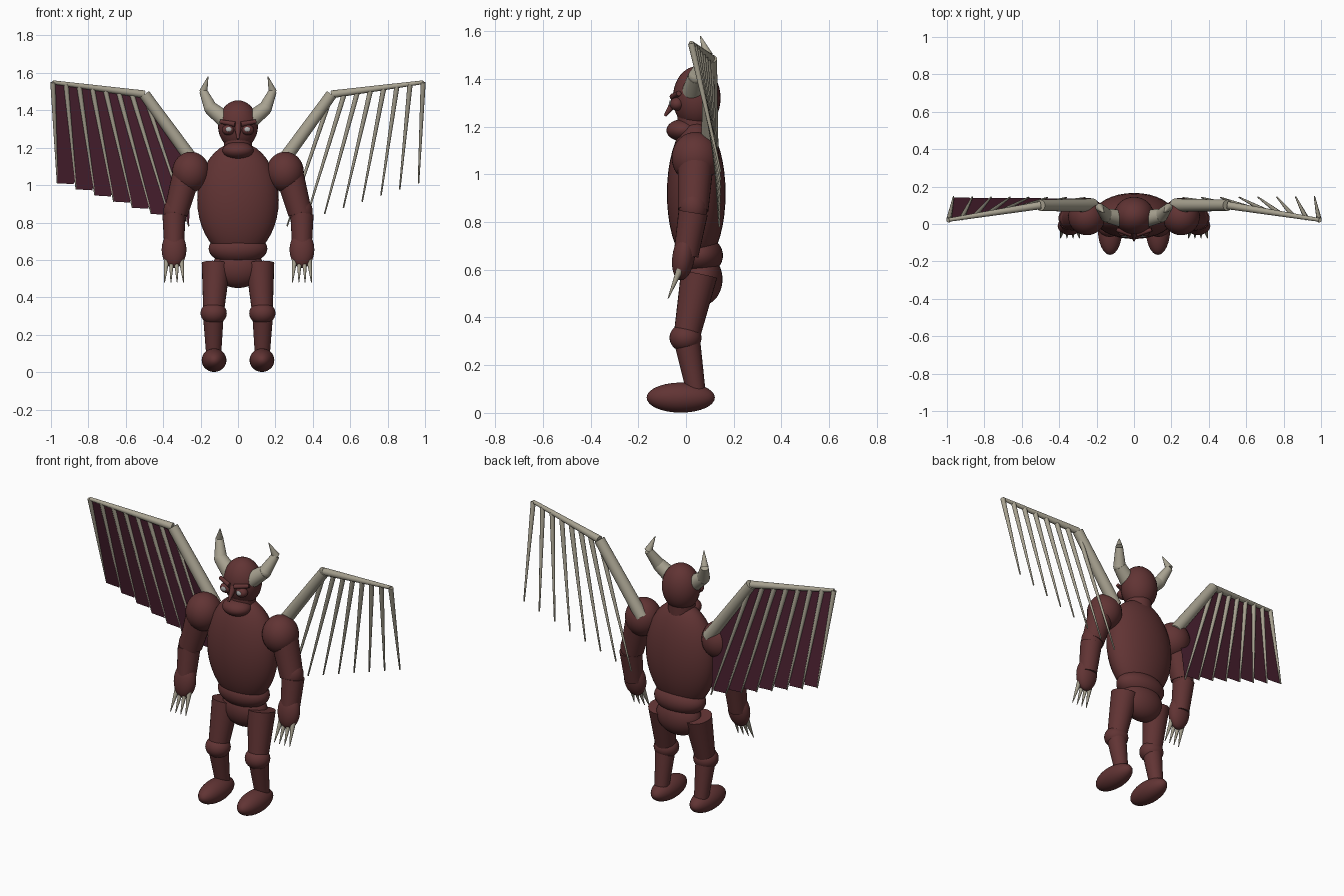
import bpy, bmesh, math
from mathutils import Vector

cube = bpy.data.objects.get("Cube")
if cube:
    bpy.data.objects.remove(cube, do_unlink=True)


def material(name, rgb):
    mat = bpy.data.materials.new(name)
    mat.use_nodes = True
    colour = (*rgb, 1)
    mat.diffuse_color = colour
    mat.node_tree.nodes["Principled BSDF"].inputs["Base Color"].default_value = colour
    return mat


SKIN = material("dark red skin", (0.12, 0.034, 0.034))
BONE = material("pale bone", (0.39, 0.36, 0.28))
WEB = material("plum membrane", (0.065, 0.014, 0.028))
PUPIL = material("pupil grey", (0.42, 0.42, 0.42))


def finish(obj, name, mat, smooth=True):
    obj.name = name
    obj.data.materials.append(mat)
    if smooth:
        bpy.ops.object.shade_smooth_by_angle(angle=math.radians(40))
    return obj


def ball(name, centre, size, mat=SKIN, tilt=0):
    """Ellipsoid with the given half sizes, tilted about x."""
    bpy.ops.mesh.primitive_uv_sphere_add(segments=32, ring_count=20, location=centre,
                                         rotation=(tilt, 0, 0))
    obj = bpy.context.object
    obj.scale = size
    return finish(obj, name, mat)


def limb(name, start, end, r1, r2, mat=SKIN, sides=24):
    """Tapered cylinder between two points."""
    a, b = Vector(start), Vector(end)
    bpy.ops.mesh.primitive_cone_add(vertices=sides, radius1=r1, radius2=r2,
                                    depth=(b - a).length, location=(a + b) / 2)
    obj = bpy.context.object
    obj.rotation_mode = 'QUATERNION'
    obj.rotation_quaternion = (b - a).to_track_quat('Z', 'Y')
    return finish(obj, name, mat)


# Trunk and head
ball("torso", (0, 0.043, 0.92), (0.218, 0.123, 0.31))
ball("waist", (0, 0.055, 0.66), (0.157, 0.1, 0.085))
ball("pelvis", (0, 0.065, 0.56), (0.137, 0.088, 0.11))
limb("neck", (0, 0.04, 1.12), (0, 0.04, 1.25), 0.075, 0.075)
ball("chin", (0, -0.01, 1.185), (0.083, 0.072, 0.047))
ball("head", (0, 0.045, 1.32), (0.107, 0.1, 0.133))
limb("nose", (0, -0.04, 1.315), (0, -0.088, 1.245), 0.02, 0.006)

RIBS = 8
ELBOW, WING_TIP = Vector((0.5, 0.1, 1.485)), Vector((0.99, 0.022, 1.55))


def rib_ends(i):
    """Top and bottom of a wing rib, counted from the wing tip."""
    t = i / (RIBS - 1)
    top = WING_TIP.lerp(ELBOW, t)
    bottom = Vector((0.965, 0.145, 1.01)).lerp(Vector((0.262, 0.14, 0.78)), t)
    return top, bottom


for s, side in ((1, "left"), (-1, "right")):
    def at(x, y, z):
        return (s * x, y, z)

    # Face
    ball(side + "_eye", at(0.052, -0.038, 1.295), (0.034, 0.03, 0.028))
    ball(side + "_pupil", at(0.05, -0.065, 1.298), (0.016, 0.006, 0.013), PUPIL)
    limb(side + "_brow", at(0.015, -0.055, 1.325), at(0.095, -0.03, 1.34), 0.014, 0.011)

    # Horn
    h = [at(0.07, 0.03, 1.35), at(0.145, 0.045, 1.41), at(0.185, 0.09, 1.5), at(0.16, 0.06, 1.58)]
    limb(side + "_horn_base", h[0], h[1], 0.046, 0.037, BONE)
    limb(side + "_horn_middle", h[1], h[2], 0.036, 0.022, BONE)
    limb(side + "_horn_tip", h[2], h[3], 0.022, 0.002, BONE)
    ball(side + "_horn_joint", h[1], (0.036, 0.036, 0.036), BONE)

    # Arm
    ball(side + "_shoulder", at(0.252, 0.04, 1.07), (0.1, 0.1, 0.108))
    limb(side + "_upper_arm", at(0.28, 0.04, 1.04), at(0.332, 0.03, 0.85), 0.075, 0.064)
    ball(side + "_elbow", at(0.335, 0.03, 0.86), (0.064, 0.06, 0.075))
    limb(side + "_forearm", at(0.342, 0.03, 0.84), at(0.342, 0, 0.66), 0.062, 0.052)
    ball(side + "_hand", at(0.342, -0.01, 0.655), (0.066, 0.047, 0.1), tilt=-0.15)
    for n in range(4):
        off = (n - 1.5) * 0.03
        limb(f"{side}_claw_{n + 1}", at(0.342 + off * 0.85, -0.022, 0.61),
             at(0.342 + off * 1.12, -0.075, 0.48), 0.016, 0.002, BONE, 12)

    # Leg
    limb(side + "_thigh", at(0.117, 0.055, 0.58), at(0.13, 0.005, 0.33), 0.077, 0.056)
    ball(side + "_knee", at(0.13, -0.002, 0.315), (0.07, 0.067, 0.06))
    limb(side + "_shin", at(0.132, 0.005, 0.3), at(0.13, 0.042, 0.09), 0.055, 0.04)
    ball(side + "_foot", at(0.128, -0.022, 0.064), (0.066, 0.143, 0.063))

    # Wing bones
    limb(side + "_wing_arm", at(0.22, 0.1, 1.1), at(*ELBOW), 0.036, 0.03, BONE)
    limb(side + "_wing_finger", at(*ELBOW), at(*WING_TIP), 0.021, 0.01, BONE)
    for i in range(RIBS):
        top, bottom = rib_ends(i)
        limb(f"{side}_wing_rib_{i + 1}", at(*top), at(*bottom), 0.014, 0.004, BONE, 12)

# Membrane, on the right wing only, with a toothed lower edge
bm = bmesh.new()


def panel(points):
    bm.faces.new([bm.verts.new((-p[0], p[1] - 0.004, p[2])) for p in points])


for i in range(RIBS - 1):
    top, bottom = rib_ends(i)
    next_top, next_bottom = rib_ends(i + 1)
    tooth = bottom.lerp(next_bottom, 0.85)
    tooth.z = bottom.z - 0.005
    notch = next_bottom.lerp(next_top, 0.09)
    panel([top, bottom, tooth, notch, next_top])
inner_top, inner_bottom = rib_ends(RIBS - 1)
panel([inner_top, inner_bottom, Vector((0.25, 0.1, 1.14))])
mesh = bpy.data.meshes.new("wing_membrane")
bm.to_mesh(mesh)
bm.free()
membrane = bpy.data.objects.new("wing_membrane", mesh)
bpy.context.collection.objects.link(membrane)
finish(membrane, "right_wing_membrane", WEB, smooth=False)
